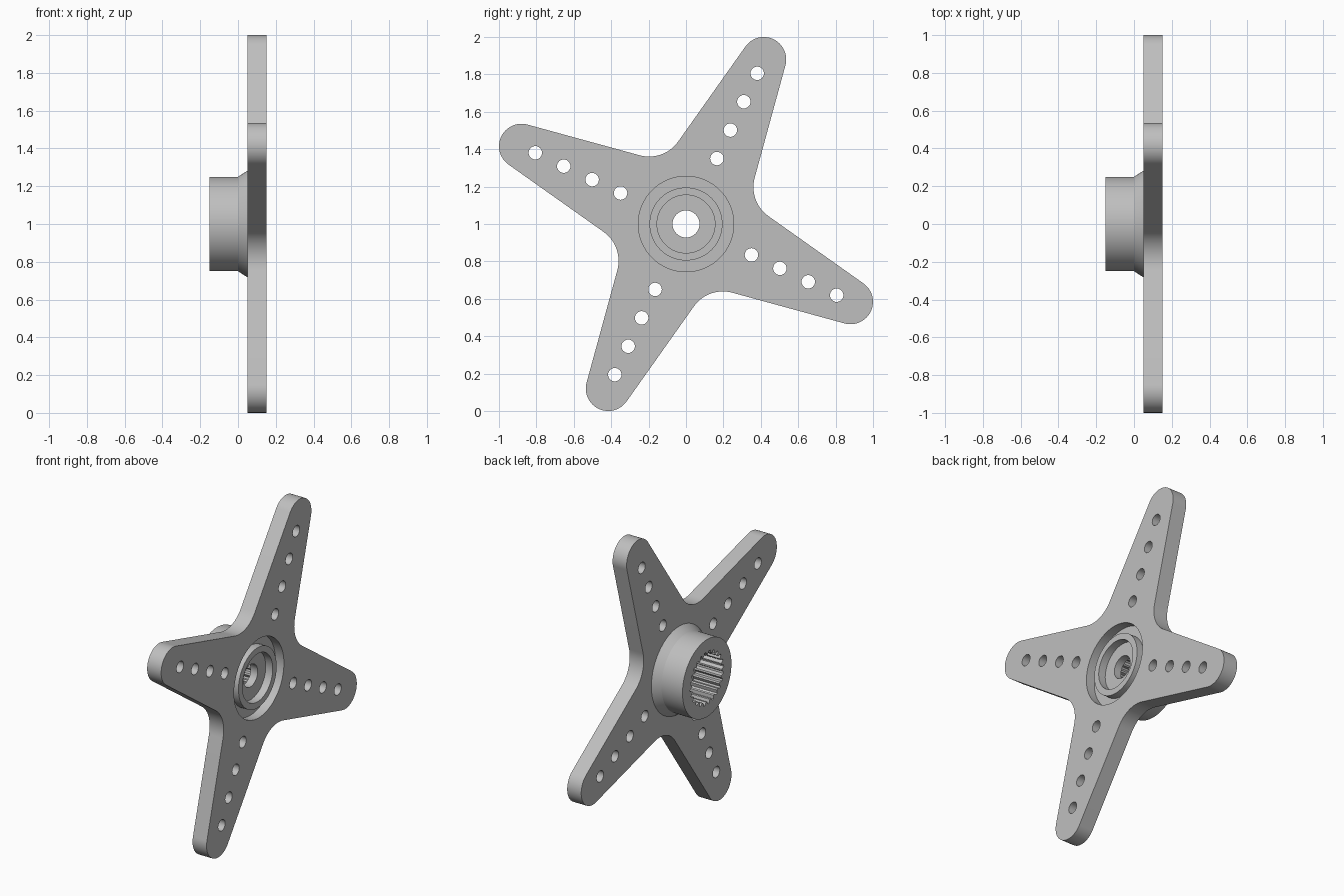
import bpy, bmesh
from math import sin, cos, radians, tau
from mathutils import Matrix

cube = bpy.data.objects.get("Cube")
if cube:
    bpy.data.objects.remove(cube, do_unlink=True)

grey = bpy.data.materials.new("plastic grey")
grey.use_nodes = True
colour = (0.52, 0.52, 0.52, 1)
grey.diffuse_color = colour
grey.node_tree.nodes["Principled BSDF"].inputs["Base Color"].default_value = colour

# Local z becomes world x, so flat shapes stand upright and face sideways
STAND = Matrix(((0, 0, 1, 0), (1, 0, 0, 0), (0, 1, 0, 1), (0, 0, 0, 1)))
AXIS = 64.7          # direction of the first arm, degrees
TIP, TIP_R = 0.973, 0.12
FILLET_R, TAPER = 0.19, 10
RECESS_R = 0.255


def polar(r, deg, centre=(0, 0)):
    a = radians(deg)
    return centre[0] + r * cos(a), centre[1] + r * sin(a)


def arc(centre, r, start, end, n):
    return [polar(r, start + (end - start) * i / n, centre) for i in range(n + 1)]


def circle(centre, r, n):
    return arc(centre, r, 0, 360, n)[:-1]


def finish(name, mesh):
    obj = bpy.data.objects.new(name, mesh)
    bpy.context.collection.objects.link(obj)
    mesh.materials.clear()
    mesh.materials.append(grey)
    bpy.ops.object.select_all(action="DESELECT")
    obj.select_set(True)
    bpy.context.view_layer.objects.active = obj
    bpy.ops.object.shade_smooth_by_angle(angle=radians(25))
    return obj


# Four-armed plate: rounded tips joined by concave fillets, with drilled holes
outline, loops = [], []
side = 90 - TAPER
side_offset = TIP * cos(radians(side)) + TIP_R
fillet_dist = (side_offset + FILLET_R) / cos(radians(side - 45))
for k in range(4):
    a = AXIS + 90 * k
    outline += arc(polar(TIP, a), TIP_R, a - side, a + side, 24)
    outline += arc(polar(fillet_dist, a + 45), FILLET_R, a + side + 180, a + 270 - side, 14)
    for i in range(4):
        loops.append(circle(polar(0.387 + 0.168 * i, a), 0.036, 24))
loops += [outline, circle((0, 0), RECESS_R, 96)]

curve = bpy.data.curves.new("plate_outline", "CURVE")
curve.dimensions = "2D"
curve.fill_mode = "BOTH"
curve.extrude = 0.05
for pts in loops:
    spline = curve.splines.new("POLY")
    spline.points.add(len(pts) - 1)
    for p, (x, y) in zip(spline.points, pts):
        p.co = (x, y, 0, 1)
    spline.use_cyclic_u = True
helper = bpy.data.objects.new("plate_helper", curve)
bpy.context.collection.objects.link(helper)
bpy.context.view_layer.update()
depsgraph = bpy.context.evaluated_depsgraph_get()
plate = bpy.data.meshes.new_from_object(helper.evaluated_get(depsgraph))
bpy.data.objects.remove(helper, do_unlink=True)
plate.transform(STAND @ Matrix.Translation((0, 0, 0.1)))
bm = bmesh.new()
bm.from_mesh(plate)
bmesh.ops.remove_doubles(bm, verts=bm.verts, dist=0.0001)
bmesh.ops.recalc_face_normals(bm, faces=bm.faces)
bm.to_mesh(plate)
bm.free()
finish("arm_plate", plate)

# Hub: turned section (height, radius); a radius of None is the toothed bore
section = [(-0.15, None), (-0.15, 0.25), (0, 0.25), (0.051, 0.283),
           (0.09, RECESS_R + 0.002), (0.09, 0.195), (0.14, 0.195), (0.14, 0.155),
           (0.09, 0.155), (0.09, 0.072), (0.04, 0.072), (0.04, None)]
TEETH = 24
tooth = (0.152, 0.152, 0.172, 0.172)
steps = TEETH * len(tooth)
bm = bmesh.new()
rings = []
for s in range(steps):
    a = tau * s / steps
    ring = []
    for z, r in section:
        r = r or tooth[s % len(tooth)]
        ring.append(bm.verts.new((r * cos(a), r * sin(a), z)))
    rings.append(ring)
for s in range(steps):
    here, there = rings[s], rings[(s + 1) % steps]
    for i in range(len(section)):
        j = (i + 1) % len(section)
        bm.faces.new((here[i], here[j], there[j], there[i]))
bmesh.ops.recalc_face_normals(bm, faces=bm.faces)
hub = bpy.data.meshes.new("splined_hub")
bm.to_mesh(hub)
bm.free()
hub.transform(STAND)
finish("splined_hub", hub)
